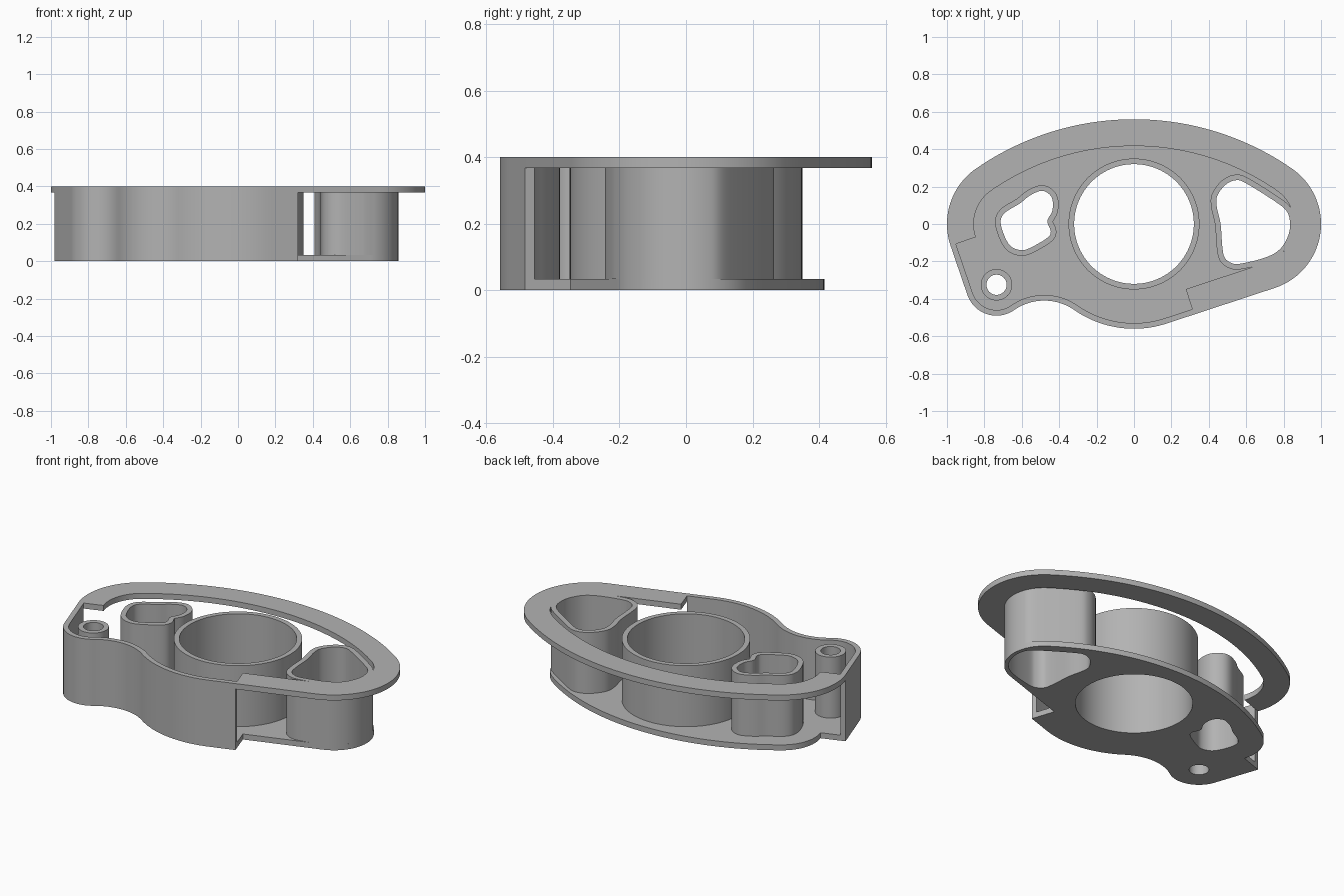
import bpy, bmesh
from math import sin, cos, pi, atan2, acos, hypot, sqrt
from mathutils import Vector

if "Cube" in bpy.data.objects:
    bpy.data.objects.remove(bpy.data.objects["Cube"])

HEIGHT, SHEET, WALL, RIM = 0.4, 0.033, 0.03, 0.143

grey = bpy.data.materials.new("plain_grey")
grey.use_nodes = True
COLOUR = (0.45, 0.45, 0.45, 1)
grey.diffuse_color = COLOUR
grey.node_tree.nodes["Principled BSDF"].inputs["Base Color"].default_value = COLOUR


def arc(c, r, a0, a1, n=24):
    return [Vector((c[0] + r * cos(a0 + (a1 - a0) * i / n),
                    c[1] + r * sin(a0 + (a1 - a0) * i / n))) for i in range(n + 1)]


def slab(name, loops, z0, z1):
    """Extrude an outline (first loop) with holes (other loops)."""
    cu = bpy.data.curves.new(name, 'CURVE')
    cu.dimensions, cu.fill_mode, cu.extrude = '2D', 'BOTH', (z1 - z0) / 2
    for loop in loops:
        s = cu.splines.new('POLY')
        s.points.add(len(loop) - 1)
        for p, v in zip(s.points, loop):
            p.co = (v.x, v.y, 0, 1)
        s.use_cyclic_u = True
    ob = bpy.data.objects.new(name, cu)
    bpy.context.collection.objects.link(ob)
    bpy.ops.object.select_all(action='DESELECT')
    ob.select_set(True)
    bpy.context.view_layer.objects.active = ob
    bpy.ops.object.convert(target='MESH')
    ob = bpy.context.object
    bm = bmesh.new()
    bm.from_mesh(ob.data)
    bmesh.ops.translate(bm, verts=bm.verts, vec=(0, 0, (z0 + z1) / 2))
    bmesh.ops.remove_doubles(bm, verts=bm.verts, dist=1e-5)
    bmesh.ops.recalc_face_normals(bm, faces=bm.faces)
    bm.to_mesh(ob.data)
    bm.free()
    ob.data.materials.clear()
    ob.data.materials.append(grey)
    bpy.ops.object.shade_smooth_by_angle()
    return ob


def smooth_loop(pts, n=6):
    """Closed Catmull-Rom curve through the points."""
    pts = [Vector(p) for p in pts]
    out = []
    for i in range(len(pts)):
        a, b, c, d = (pts[(i + k) % len(pts)] for k in (-1, 0, 1, 2))
        for j in range(n):
            t = j / n
            out.append(0.5 * (2 * b + (c - a) * t + (2 * a - 5 * b + 4 * c - d) * t ** 2
                              + (3 * b - a - 3 * c + d) * t ** 3))
    return out


def offset(loop, d):
    """Grow a counter-clockwise loop outward."""
    out = []
    for i, p in enumerate(loop):
        t = (loop[(i + 1) % len(loop)] - loop[i - 1]).normalized()
        out.append(p + Vector((t.y, -t.x)) * d)
    return out


# Circles that make the outline: two side lobes, hub, tail, and a big back arc
LOBE, LOBE_R, HUB_R, TAIL_R, DIP_R = 0.64, 0.36, 0.56, 0.165, 0.28
TAIL = Vector((-0.735, -0.325))
drop = (LOBE ** 2 - (HUB_R - LOBE_R) ** 2) / (2 * (HUB_R - LOBE_R))
back_r = HUB_R + drop
back_a = atan2(drop, LOBE)
line_a = -acos((HUB_R - LOBE_R) / LOBE)
to_tail = TAIL - Vector((-LOBE, 0))
side_a = 2 * pi + atan2(to_tail.y, to_tail.x) - acos((LOBE_R - TAIL_R) / to_tail.length)

# Concave dip touching the tail and hub circles
r0, r1, dist = HUB_R + DIP_R, TAIL_R + DIP_R, TAIL.length
along = (r0 ** 2 - r1 ** 2 + dist ** 2) / (2 * dist)
u = TAIL / dist
DIP = u * along + Vector((-u.y, u.x)) * sqrt(r0 ** 2 - along ** 2)
hub_a = atan2(DIP.y, DIP.x)
tail_a = atan2(DIP.y - TAIL.y, DIP.x - TAIL.x)


def line_end(d):
    n = Vector((cos(line_a), sin(line_a)))
    return n * (HUB_R - d) + Vector((-n.y, n.x)) * 0.154


def front_path(d):
    return (arc((-LOBE, 0), LOBE_R - d, side_a, side_a, 1)[:1]
            + arc(TAIL, TAIL_R - d, side_a, tail_a + 2 * pi)
            + arc(DIP, DIP_R + d, tail_a + pi, hub_a + pi)[1:]
            + arc((0, 0), HUB_R - d, hub_a, line_a)[1:] + [line_end(d)])


def back_path(d):
    return ([line_end(d)] + arc((LOBE, 0), LOBE_R - d, line_a, back_a, 40)
            + arc((0, -drop), back_r - d, back_a, pi - back_a, 48)[1:]
            + arc((-LOBE, 0), LOBE_R - d, pi - back_a, side_a, 32)[1:])


# Openings through the base, each lined by a thin upright tube
hub_hole = arc((0, 0), 0.32, 0, 2 * pi, 96)[:-1]
tail_hole = arc(TAIL, 0.054, 0, 2 * pi, 40)[:-1]
left_hole = smooth_loop([(-0.5, 0.177), (-0.56, 0.15), (-0.61, 0.11), (-0.69, 0.06),
                         (-0.713, 0.01), (-0.69, -0.07), (-0.655, -0.122), (-0.6, -0.14),
                         (-0.55, -0.125), (-0.465, -0.075), (-0.445, -0.04), (-0.463, 0.015),
                         (-0.437, 0.07), (-0.436, 0.13), (-0.46, 0.165)])
right_hole = smooth_loop([(0.545, 0.234), (0.49, 0.21), (0.445, 0.15), (0.443, 0.09),
                          (0.463, 0.0), (0.472, -0.12), (0.485, -0.18), (0.52, -0.208),
                          (0.57, -0.212), (0.7, -0.18), (0.78, -0.135), (0.825, -0.06),
                          (0.834, 0.01), (0.815, 0.07), (0.755, 0.12), (0.6, 0.217)])
right_skin = offset(right_hole, WALL)
lobe_c = Vector((LOBE, 0))
for p in right_skin:                      # keep the tube inside the rim edge
    v = p - lobe_c
    if v.x > 0.05 and v.length > LOBE_R - RIM:
        p.xy = lobe_c + v.normalized() * (LOBE_R - RIM)

tubes = {"hub_tube": (hub_hole, offset(hub_hole, WALL)),
         "tail_tube": (tail_hole, offset(tail_hole, WALL)),
         "left_pocket": (left_hole, offset(left_hole, WALL)),
         "right_pocket": (right_hole, right_skin)}
for name, (hole, skin) in tubes.items():
    slab(name, [skin, hole], SHEET, HEIGHT)

# Base sheet, front wall and overhanging top rim
slab("base_plate", [front_path(0) + back_path(RIM)] + [h for h, s in tubes.values()], 0, SHEET)
slab("front_wall", [front_path(0) + front_path(WALL)[::-1]], SHEET, HEIGHT)
slab("top_rim", [back_path(0) + back_path(RIM)[::-1]], HEIGHT - SHEET, HEIGHT)
